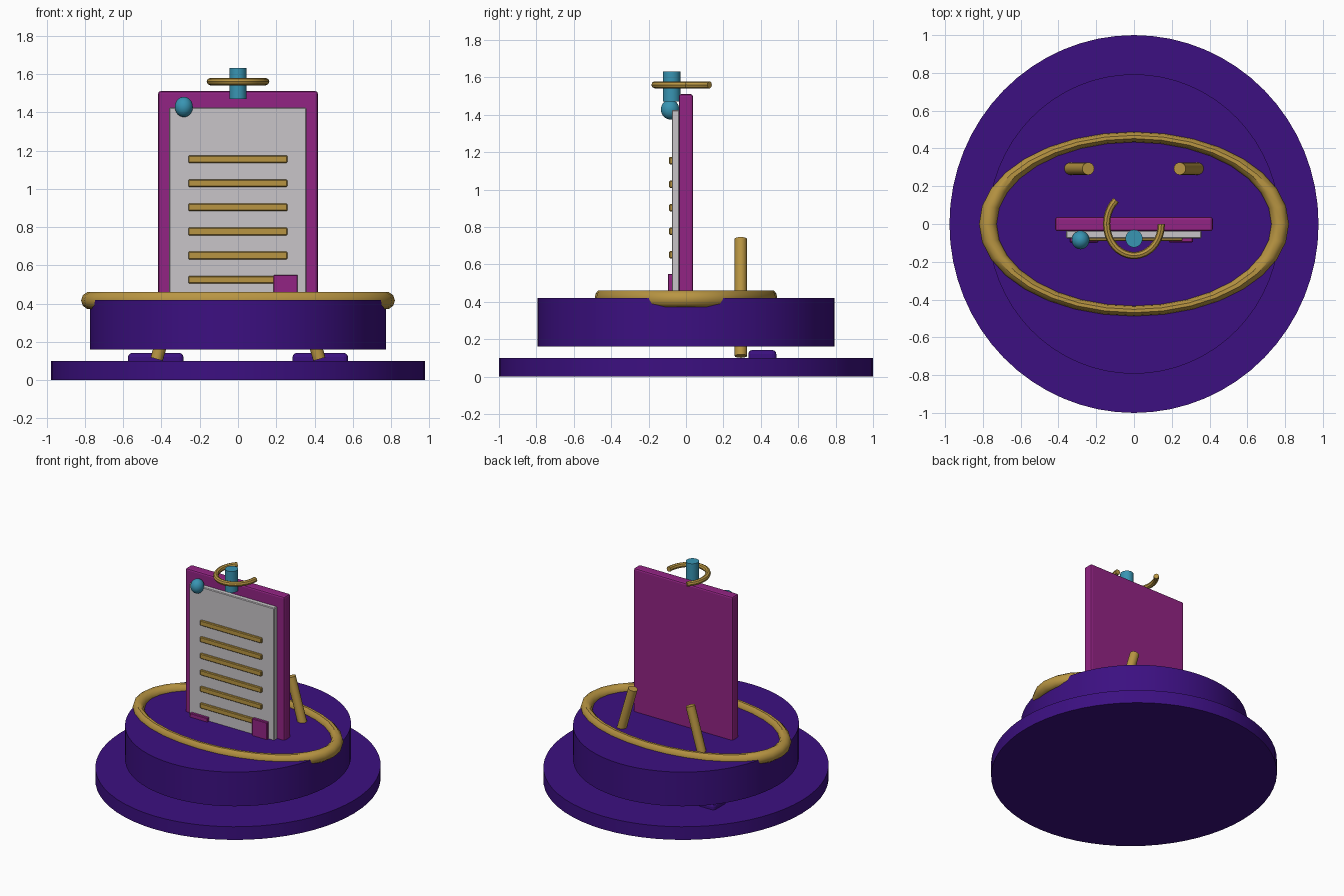
import bpy
import math
from mathutils import Vector

if "Cube" in bpy.data.objects:
    bpy.data.objects.remove(bpy.data.objects["Cube"], do_unlink=True)


def material(name, rgb):
    m = bpy.data.materials.new(name)
    m.use_nodes = True
    m.diffuse_color = (*rgb, 1)
    m.node_tree.nodes["Principled BSDF"].inputs["Base Color"].default_value = (*rgb, 1)
    return m


PURPLE = material("deep purple", (0.045, 0.005, 0.22))
MAGENTA = material("magenta", (0.29, 0.017, 0.23))
GOLD = material("gold", (0.48, 0.30, 0.055))
TEAL = material("teal", (0.04, 0.30, 0.45))
PAPER = material("paper grey", (0.58, 0.56, 0.58))


def finish(name, mat, scale=(1, 1, 1), smooth=True):
    ob = bpy.context.object
    ob.name = name
    ob.scale = scale
    ob.data.materials.append(mat)
    bpy.ops.object.transform_apply(location=False, rotation=False, scale=True)
    if smooth:
        bpy.ops.object.shade_smooth_by_angle(angle=math.radians(40))
    return ob


def box(name, mat, x, y, z, bevel=0.0, segments=1):
    """Box from (min, max) ranges, with an optional rounded edge."""
    ranges = (x, y, z)
    bpy.ops.mesh.primitive_cube_add(size=1, location=[(a + b) / 2 for a, b in ranges])
    ob = finish(name, mat, [b - a for a, b in ranges], smooth=False)
    if bevel:
        mod = ob.modifiers.new("edge", "BEVEL")
        mod.width = bevel
        mod.segments = segments
    return ob


def disc(name, mat, rx, ry, z0, z1, centre=(0, 0), sides=64):
    bpy.ops.mesh.primitive_cylinder_add(
        vertices=sides, radius=1, depth=z1 - z0,
        location=(centre[0], centre[1], (z0 + z1) / 2))
    return finish(name, mat, (rx, ry, 1))


def rod(name, mat, start, end, radius):
    start, end = Vector(start), Vector(end)
    axis = end - start
    bpy.ops.mesh.primitive_cylinder_add(
        vertices=16, radius=radius, depth=axis.length, location=(start + end) / 2,
        rotation=axis.to_track_quat("Z", "Y").to_euler())
    return finish(name, mat)


# Stepped round stand
disc("base_plate", PURPLE, 0.977, 1.0, 0, 0.1)
disc("drum", PURPLE, 0.773, 0.793, 0.16, 0.42)

# Oval ring lying on the drum
bpy.ops.mesh.primitive_torus_add(
    major_radius=0.773, minor_radius=0.047, major_segments=32, minor_segments=10,
    location=(0, 0, 0.416))
finish("oval_ring", GOLD, (1, 0.596, 1))

# Upright board, sheet and written lines
box("board", MAGENTA, (-0.417, 0.417), (-0.038, 0.037), (0.38, 1.51), 0.012, 2)
box("sheet", PAPER, (-0.36, 0.357), (-0.076, -0.036), (0.40, 1.425), 0.005)
for i in range(6):
    z = 0.525 + i * 0.126
    box(f"text_bar_{i + 1}", GOLD, (-0.26, 0.258), (-0.09, -0.07),
        (z - 0.02, z + 0.02), 0.005)

# Corner tiles and pin
box("right_tile", MAGENTA, (-0.34, -0.19), (-0.097, -0.07), (0.39, 0.45), 0.004)
box("left_tile", MAGENTA, (0.185, 0.312), (-0.097, -0.07), (0.40, 0.55), 0.004)
bpy.ops.mesh.primitive_uv_sphere_add(
    segments=24, ring_count=16, radius=1, location=(-0.283, -0.085, 1.428))
finish("pin_ball", TEAL, (0.047, 0.049, 0.053))

# Top peg with an open hoop around it
disc("top_peg", TEAL, 0.045, 0.047, 1.47, 1.632, (0, -0.077), 24)
curve = bpy.data.curves.new("open_hoop", "CURVE")
curve.dimensions = "3D"
curve.bevel_depth = 0.019
curve.bevel_resolution = 2
curve.use_fill_caps = True
path = curve.splines.new("POLY")
STEPS = 24
path.points.add(STEPS)
for i, p in enumerate(path.points):
    a = math.radians(131 + 229 * i / STEPS)
    p.co = (0.145 * math.cos(a), 0.167 * math.sin(a), 1.56, 1)
hoop = bpy.data.objects.new("open_hoop", curve)
bpy.context.collection.objects.link(hoop)
bpy.ops.object.select_all(action="DESELECT")
hoop.select_set(True)
bpy.context.view_layer.objects.active = hoop
bpy.ops.object.convert(target="MESH")
finish("open_hoop", GOLD)

# Leaning rear legs and their feet
for side, s in (("left", 1), ("right", -1)):
    rod(f"{side}_leg", GOLD, (s * 0.425, 0.293, 0.11), (s * 0.242, 0.293, 0.737), 0.033)
    box(f"{side}_foot", PURPLE, sorted((s * 0.285, s * 0.575)), (0.333, 0.483),
        (0.05, 0.142), 0.022, 3)
